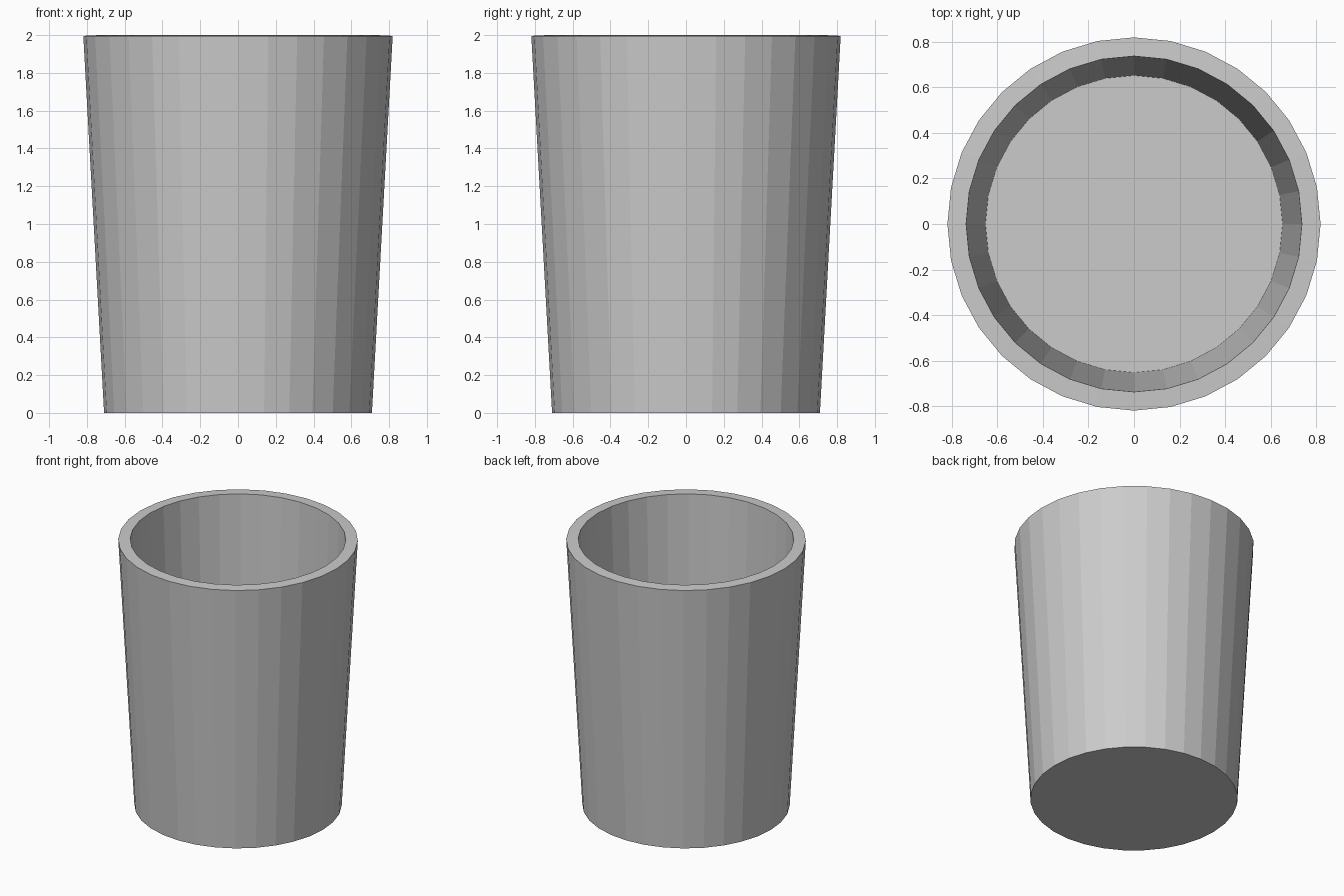
import bpy
import bmesh
from math import cos, sin, tau

if "Cube" in bpy.data.objects:
    bpy.data.objects.remove(bpy.data.objects["Cube"])

SIDES = 32

# Cup wall profile (radius, z): outer foot, outer rim, inner rim, inner floor
PROFILE = [(0.709, 0.0), (0.819, 1.996), (0.737, 2.0), (0.652, 0.058)]


def ring(bm, radius, z):
    return [bm.verts.new((radius * cos(tau * i / SIDES), radius * sin(tau * i / SIDES), z))
            for i in range(SIDES)]


bm = bmesh.new()
rings = [ring(bm, r, z) for r, z in PROFILE]

# Outer wall, rim and inner wall
for lower, upper in zip(rings, rings[1:]):
    for i in range(SIDES):
        j = (i + 1) % SIDES
        bm.faces.new((lower[i], lower[j], upper[j], upper[i]))

# Underside and inner floor
bm.faces.new(rings[0][::-1])
bm.faces.new(rings[-1])
bmesh.ops.recalc_face_normals(bm, faces=bm.faces)

mesh = bpy.data.meshes.new("cup")
bm.to_mesh(mesh)
bm.free()
bpy.context.collection.objects.link(bpy.data.objects.new("cup", mesh))
